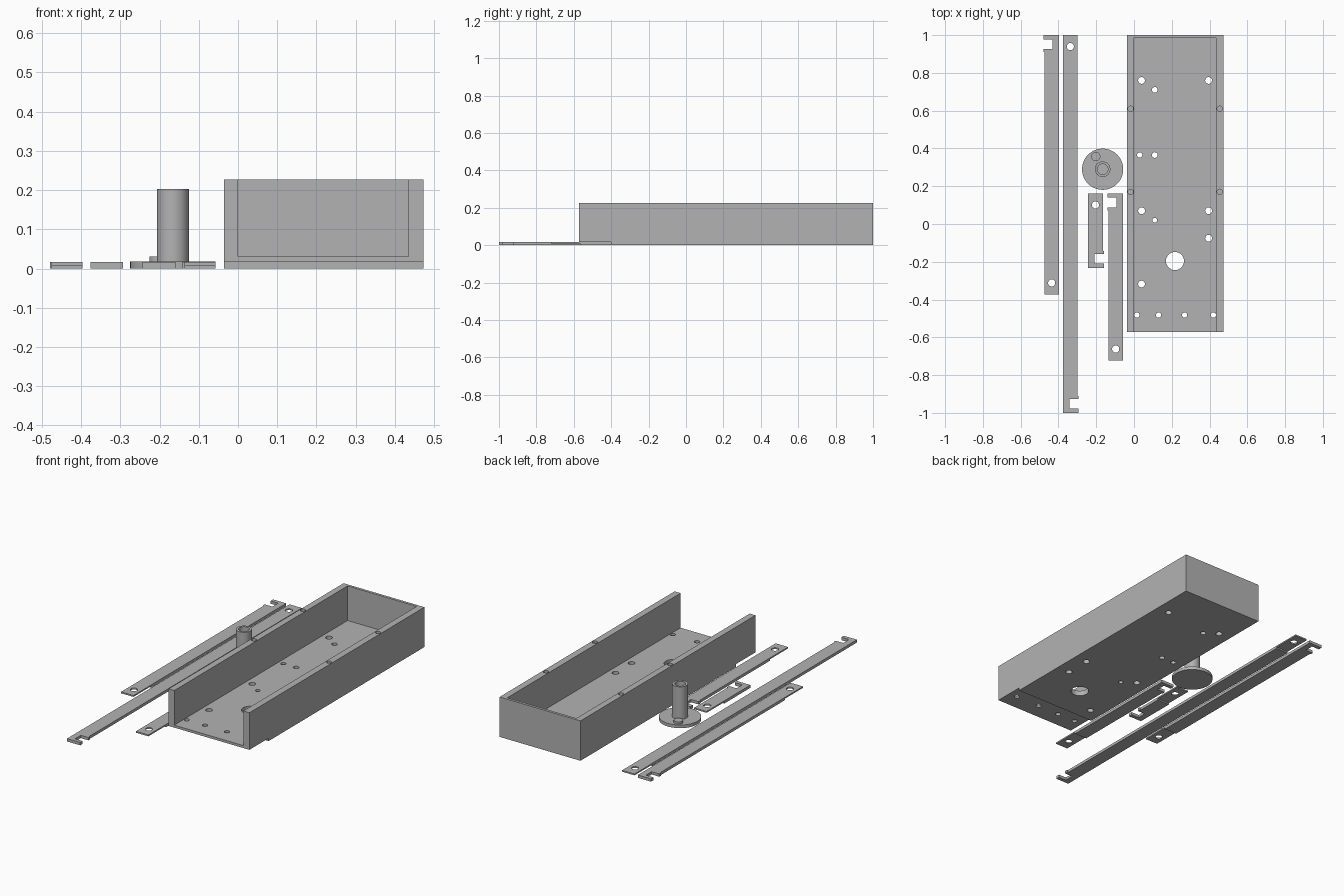
import bpy, bmesh, math
from mathutils import Matrix

if "Cube" in bpy.data.objects:
    bpy.data.objects.remove(bpy.data.objects["Cube"])

gray = bpy.data.materials.new("light gray")
gray.diffuse_color = (0.45, 0.45, 0.45, 1)
gray.use_nodes = True
gray.node_tree.nodes["Principled BSDF"].inputs["Base Color"].default_value = gray.diffuse_color


def prism(bm, pts, z0, z1):
    """Extrude a closed xy outline from z0 to z1."""
    face = bm.faces.new([bm.verts.new((x, y, z0)) for x, y in pts])
    out = bmesh.ops.extrude_face_region(bm, geom=[face])
    verts = [v for v in out["geom"] if isinstance(v, bmesh.types.BMVert)]
    bmesh.ops.translate(bm, verts=verts, vec=(0, 0, z1 - z0))
    bmesh.ops.recalc_face_normals(bm, faces=bm.faces)


def rect(x0, x1, y0, y1):
    return [(x0, y0), (x1, y0), (x1, y1), (x0, y1)]


def cyl(bm, x, y, r, z0, z1, n=32):
    bmesh.ops.create_cone(bm, cap_ends=True, segments=n, radius1=r, radius2=r, depth=z1 - z0,
                          matrix=Matrix.Translation((x, y, (z0 + z1) / 2)))


def finish(name, bm):
    mesh = bpy.data.meshes.new(name)
    bm.to_mesh(mesh)
    bm.free()
    mesh.materials.append(gray)
    obj = bpy.data.objects.new(name, mesh)
    bpy.context.collection.objects.link(obj)
    return obj


def boolean(obj, tool_bm, operation="DIFFERENCE"):
    """Apply a boolean with a temporary tool object."""
    tool = finish("tool", tool_bm)
    mod = obj.modifiers.new("boolean", "BOOLEAN")
    mod.operation, mod.solver, mod.object = operation, "EXACT", tool
    bpy.context.view_layer.objects.active = obj
    bpy.ops.object.modifier_apply(modifier=mod.name)
    bpy.data.objects.remove(tool)


def smooth(obj):
    bpy.ops.object.select_all(action="DESELECT")
    obj.select_set(True)
    bpy.context.view_layer.objects.active = obj
    bpy.ops.object.shade_smooth_by_angle(angle=math.radians(30))


# Open-fronted tray: block with its interior and the front underside removed
X0, X1, Y0 = -0.036, 0.473, -0.573
bm = bmesh.new()
prism(bm, rect(X0, X1, Y0, 1.0), 0, 0.227)
tray = finish("tray", bm)
cut = bmesh.new()
prism(cut, rect(0.0, 0.435, Y0 - 0.1, 0.985), 0.03, 0.4)
boolean(tray, cut)
cut = bmesh.new()
prism(cut, rect(X0 - 0.1, X1 + 0.1, Y0 - 0.1, -0.40), -0.1, 0.016)
boolean(tray, cut)

# Floor holes and blind screw holes in the wall tops
holes = [(0.04, 0.76, 0.018), (0.395, 0.76, 0.018), (0.11, 0.71, 0.015),
         (0.03, 0.365, 0.014), (0.11, 0.365, 0.015), (0.04, 0.07, 0.018),
         (0.395, 0.07, 0.018), (0.11, 0.02, 0.013), (0.395, -0.075, 0.018),
         (0.217, -0.196, 0.048), (0.04, -0.318, 0.018)]
holes += [(x, -0.482, 0.014) for x in (0.015, 0.13, 0.268, 0.42)]
cut = bmesh.new()
for x, y, r in holes:
    cyl(cut, x, y, r, -0.05, 0.08)
for x in (-0.018, 0.454):
    for y in (0.61, 0.17):
        cyl(cut, x, y, 0.014, 0.15, 0.3)
boolean(tray, cut)
smooth(tray)


# Link bars: hooked notch at one end, hole and thinned underside at the other
def link_bar(name, cx, y_hook, y_hole, side):
    d = 1 if y_hole > y_hook else -1      # direction from hook to hole
    edge, lip, inner = (cx + side * k for k in (0.039, 0.044, -0.004))
    back = cx - side * 0.039
    outline = [(back, y_hook), (lip, y_hook), (lip, y_hook + d * 0.022),
               (inner, y_hook + d * 0.022), (inner, y_hook + d * 0.074),
               (lip, y_hook + d * 0.074), (lip, y_hook + d * 0.09),
               (edge, y_hook + d * 0.09), (edge, y_hole), (back, y_hole)]
    bm = bmesh.new()
    prism(bm, outline, 0, 0.016)
    bar = finish(name, bm)
    cut = bmesh.new()
    ys = sorted((y_hole + d * 0.1, y_hole - d * 0.16))
    prism(cut, rect(cx - 0.1, cx + 0.1, *ys), -0.1, 0.008)
    boolean(bar, cut)
    cut = bmesh.new()
    cyl(cut, cx, y_hole - d * 0.061, 0.019, -0.1, 0.1)
    boolean(bar, cut)
    smooth(bar)


link_bar("outer_link", -0.436, 1.0, -0.373, -1)
link_bar("long_link", -0.337, -1.0, 1.0, 1)
link_bar("short_link", -0.204, -0.232, 0.162, 1)
link_bar("middle_link", -0.097, 0.162, -0.723, -1)

# Crank disc with hollow post and an off-centre pin
bm = bmesh.new()
cyl(bm, -0.166, 0.29, 0.109, 0, 0.018, 64)
crank = finish("crank_disc", bm)
for x, y, r, top in ((-0.166, 0.29, 0.041, 0.203), (-0.202, 0.357, 0.024, 0.031)):
    add = bmesh.new()
    cyl(add, x, y, r, 0.009, top, 48)
    boolean(crank, add, "UNION")
cut = bmesh.new()
cyl(cut, -0.166, 0.29, 0.028, 0.12, 0.3)
boolean(crank, cut)
smooth(crank)
